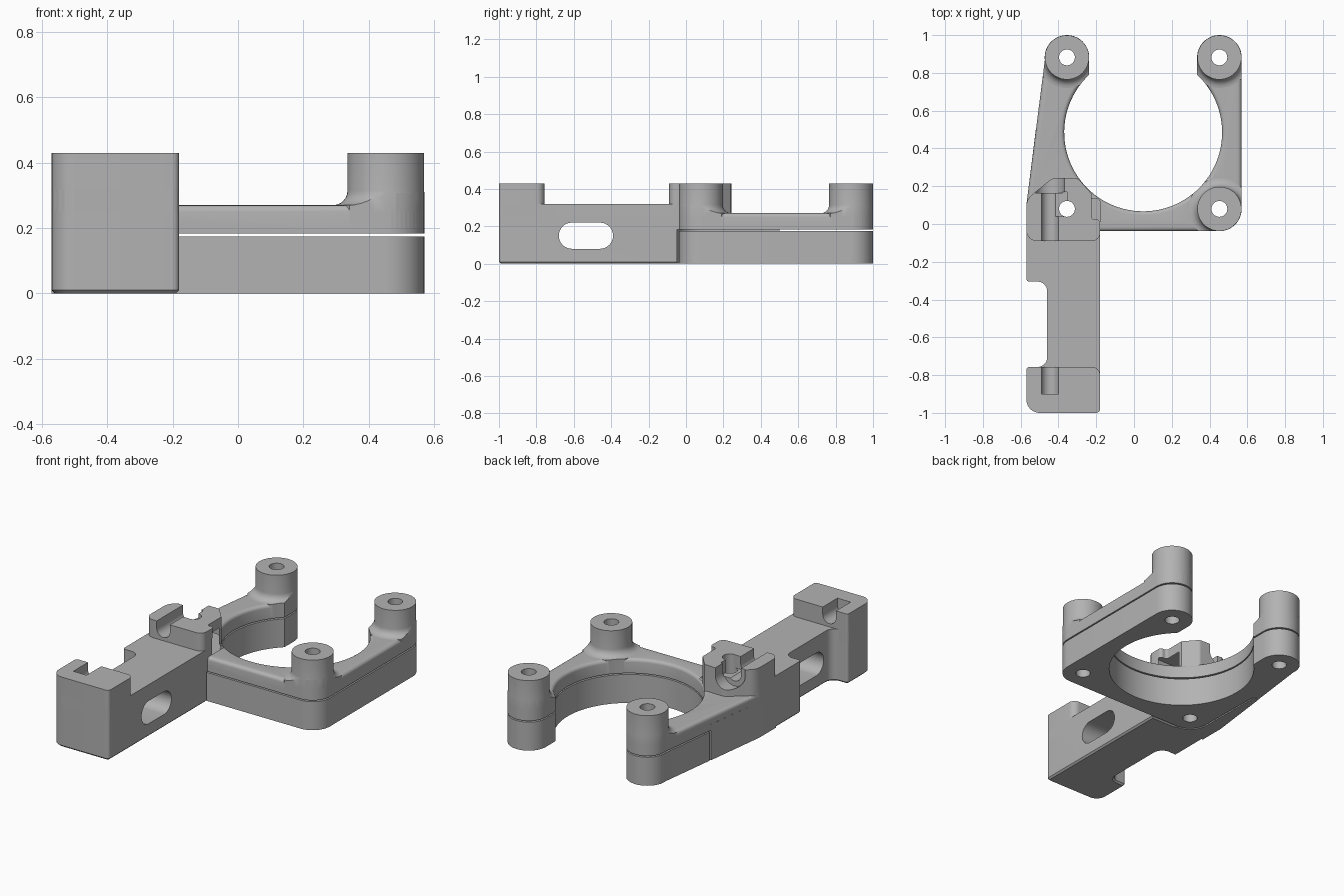
import bpy, bmesh, math
from mathutils import Vector

if "Cube" in bpy.data.objects:
    bpy.data.objects.remove(bpy.data.objects["Cube"])

grey = bpy.data.materials.new("plain grey")
grey.diffuse_color = (0.45, 0.45, 0.45, 1)
grey.use_nodes = True
grey.node_tree.nodes["Principled BSDF"].inputs["Base Color"].default_value = grey.diffuse_color

R = 0.118                                    # boss radius
BL, BR, FR, FL = (-0.355, 0.882), (0.452, 0.882), (0.452, 0.08), (-0.355, 0.08)


def arc(c, r, a0, a1, n):
    return [(c[0] + r * math.cos(math.radians(a0 + (a1 - a0) * i / n)),
             c[1] + r * math.sin(math.radians(a0 + (a1 - a0) * i / n))) for i in range(n + 1)]


def rounded(corners, n=6):
    """Polygon with a radius on each (x, y, r) corner."""
    out = []
    for i, (x, y, r) in enumerate(corners):
        p = Vector((x, y))
        if r == 0:
            out.append((x, y))
            continue
        u = (Vector(corners[i - 1][:2]) - p).normalized()
        v = (Vector(corners[(i + 1) % len(corners)][:2]) - p).normalized()
        half = u.angle(v) / 2
        c = p + (u + v).normalized() * (r / math.sin(half))
        a, b = p + u * (r / math.tan(half)) - c, p + v * (r / math.tan(half)) - c
        for k in range(n + 1):
            d = a.lerp(b, k / n).normalized() * r
            out.append(tuple(c + d))
    return out


def finish(name, bm):
    bmesh.ops.recalc_face_normals(bm, faces=bm.faces)
    me = bpy.data.meshes.new(name)
    bm.to_mesh(me)
    bm.free()
    me.materials.append(grey)
    ob = bpy.data.objects.new(name, me)
    bpy.context.collection.objects.link(ob)
    return ob


def prism(name, pts, z0, z1, bevel_at=None, width=0.02, seg=4, axis="z"):
    """Extrude an outline; optionally bevel the rim at one height."""
    bm = bmesh.new()
    put = (lambda a, b, h: (a, b, h)) if axis == "z" else (
        (lambda a, b, h: (h, a, b)) if axis == "x" else (lambda a, b, h: (a, h, b)))
    f = bm.faces.new([bm.verts.new(put(a, b, z0)) for a, b in pts])
    ext = bmesh.ops.extrude_face_region(bm, geom=[f])
    shift = Vector(put(0, 0, z1 - z0))
    bmesh.ops.translate(bm, vec=shift, verts=[v for v in ext["geom"] if isinstance(v, bmesh.types.BMVert)])
    bmesh.ops.recalc_face_normals(bm, faces=bm.faces)
    if bevel_at is not None:
        rim = [e for e in bm.edges if all(abs(v.co.z - bevel_at) < 1e-5 for v in e.verts)]
        bmesh.ops.bevel(bm, geom=rim, offset=width, segments=seg, profile=0.5, affect="EDGES")
    return finish(name, bm)


def lathe(name, c, profile, n=48):
    bm = bmesh.new()
    rings = [[bm.verts.new((x, y, z)) for x, y in arc(c, r, 0, 360, n)[:-1]] for r, z in profile]
    for a, b in zip(rings, rings[1:]):
        for i in range(n):
            bm.faces.new((a[i], a[(i + 1) % n], b[(i + 1) % n], b[i]))
    bm.faces.new(rings[0])
    bm.faces.new(rings[-1])
    return finish(name, bm)


def boolean(ob, other, op):
    m = ob.modifiers.new("bool", "BOOLEAN")
    m.object, m.operation, m.solver = other, op, "EXACT"
    me = bpy.data.meshes.new_from_object(ob.evaluated_get(bpy.context.evaluated_depsgraph_get()))
    ob.modifiers.clear()
    ob.data = me
    bpy.data.objects.remove(other)


# Shared C-shaped opening edge and boss corners
opening = arc((0.0485, 0.485), 0.418, 46.8, -226.8, 72)
c_shape = arc(FR, R, -90, 0, 12) + arc(BR, R, 0, 180, 24) + opening + arc(BL, R, 0, 187, 24)

# Lower ring plate, separated by a thin gap
lower_plate = prism("lower_ring_plate",
                    arc(FL, R, 180, 270, 12) + c_shape + [(-0.517, 0.51), (-0.48, 0.5)], 0, 0.175)

# Upper ring with rounded top rim
frame = [(-0.57, -0.08), (-0.18, -0.08), (-0.18, FR[1] - R)] + c_shape + [(-0.57, 0.1)]
bracket = prism("arm_and_upper_ring", frame, 0.183, 0.27, 0.27, 0.02)

# Three bosses flared into the ring
flare = [(R - 0.001 + 0.045 * (1 - math.cos(t)), 0.315 - 0.045 * math.sin(t))
         for t in [math.radians(90 - 15 * k) for k in range(7)]]
for c in (BL, BR, FR):
    boss = lathe("boss", c, [(R + 0.044, 0.2)] + flare + [(R - 0.001, 0.43)])
    boolean(boss, prism("limit", frame, 0.19, 0.5), "INTERSECT")
    boolean(bracket, boss, "UNION")

# Long arm with side notch
arm = rounded([(-0.57, -1, 0.07), (-0.18, -1, 0.02), (-0.18, -0.047, 0), (-0.57, -0.047, 0),
               (-0.57, -0.305, 0.015), (-0.46, -0.305, 0.05), (-0.46, -0.757, 0.05), (-0.57, -0.757, 0.015)])
boolean(bracket, prism("arm", arm, 0, 0.32, 0, 0.01, 1), "UNION")

# Side wedge running down beside the lower plate
wedge = [(-0.57, -0.06), (-0.355, -0.06)] + arc(FL, 0.127, 270, 180, 12) + [(-0.488, 0.5), (-0.52, 0.5), (-0.57, 0.1)]
boolean(bracket, prism("wedge", wedge, 0, 0.22), "UNION")

# Raised end block and seat block
end = rounded([(-0.57, -1, 0.07), (-0.18, -1, 0.02), (-0.18, -0.757, 0.04), (-0.57, -0.757, 0.015)])
boolean(bracket, prism("end_block", end, 0.25, 0.43), "UNION")
seat = rounded([(-0.57, -0.09, 0.055), (-0.18, -0.09, 0.04), (-0.18, 0.025, 0.02), (-0.225, 0.025, 0.015),
                (-0.225, 0.16, 0), (-0.295, 0.24, 0.02), (-0.43, 0.245, 0.06), (-0.57, 0.13, 0.08)])
boolean(bracket, prism("seat_block", seat, 0.22, 0.43), "UNION")
ridge = rounded([(-0.3, 0, 0), (-0.18, 0, 0), (-0.18, 0.135, 0.02), (-0.3, 0.135, 0)])
boolean(bracket, prism("seat_ridge", ridge, 0.22, 0.37), "UNION")


# Rod grooves and washer pocket (round bottom, open top)
def groove(r, y0, y1):
    pts = arc((-0.445, 0.385), r, 180, 360, 20) + [(-0.445 + r, 0.5), (-0.445 - r, 0.5)]
    boolean(bracket, prism("groove", pts, y0, y1, axis="y"), "DIFFERENCE")


groove(0.045, -0.9, -0.7)
groove(0.045, -0.15, 0.18)
groove(0.076, 0.165, 0.3)
notch = [(-0.43, 0.04), (-0.355, 0.04), (-0.355, 0.17), (-0.43, 0.17)]
boolean(bracket, prism("hole_notch", notch, 0.35, 0.5), "DIFFERENCE")

# Slot through the arm
slot = arc((-0.61, 0.15), 0.07, 90, 270, 16) + arc((-0.46, 0.15), 0.07, -90, 90, 16)
boolean(bracket, prism("slot", slot, -0.7, 0, axis="x"), "DIFFERENCE")

# Screw holes through both parts
for part in (bracket, lower_plate):
    for c in (BL, BR, FR, FL):
        boolean(part, lathe("hole", c, [(0.042, -0.1), (0.042, 0.6)], 32), "DIFFERENCE")
    bpy.ops.object.select_all(action="DESELECT")
    part.select_set(True)
    bpy.context.view_layer.objects.active = part
    bpy.ops.object.shade_smooth_by_angle(angle=math.radians(30))
